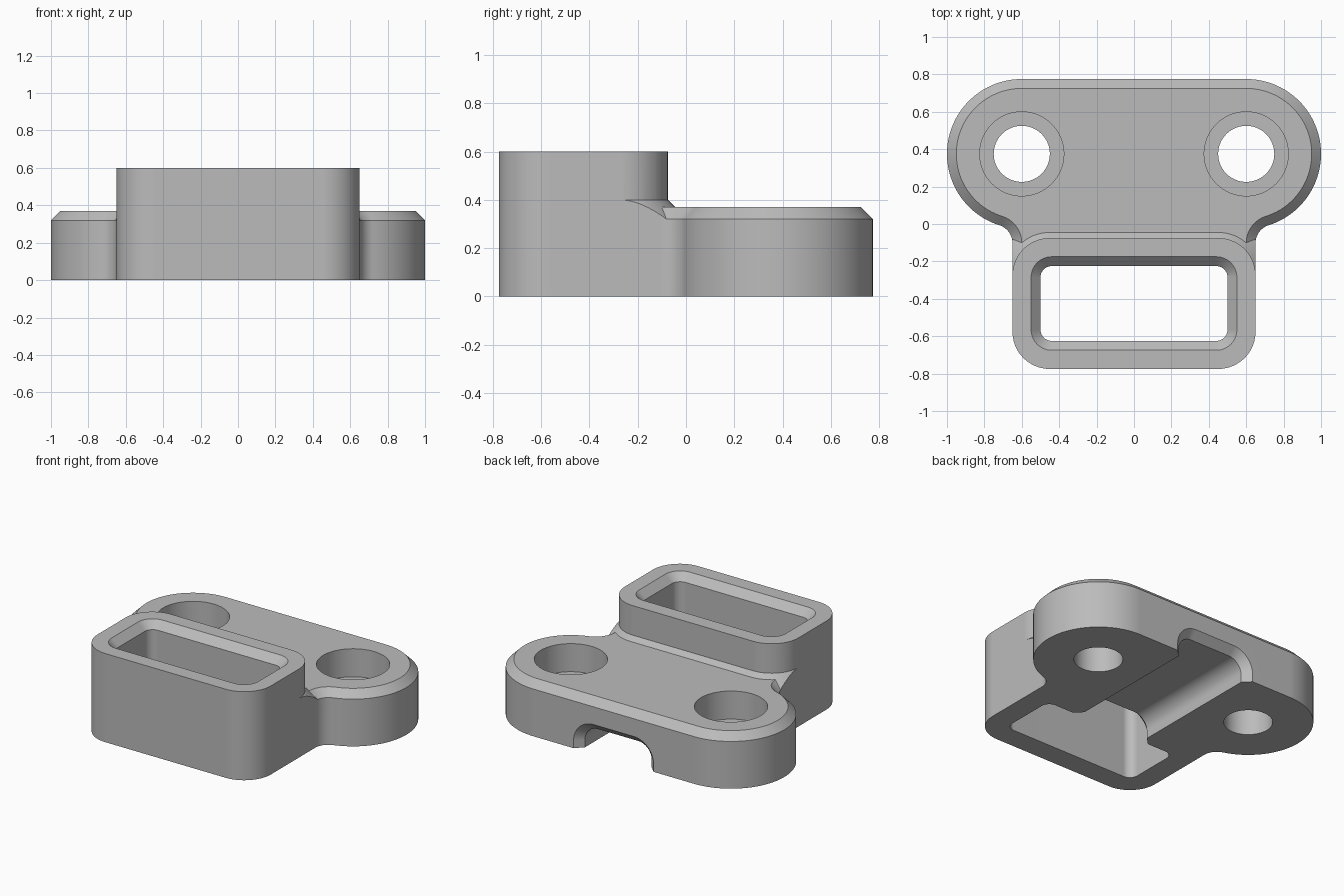
import bpy, bmesh
from math import sin, cos, atan2, pi, sqrt

cube = bpy.data.objects.get("Cube")
if cube:
    bpy.data.objects.remove(cube, do_unlink=True)

grey = bpy.data.materials.new("plain grey")
grey.use_nodes = True
grey.diffuse_color = (0.5, 0.5, 0.5, 1)
grey.node_tree.nodes["Principled BSDF"].inputs["Base Color"].default_value = (0.5, 0.5, 0.5, 1)


def arc(cx, cy, r, a0, a1, n=20):
    return [(cx + r * cos(a0 + (a1 - a0) * i / n), cy + r * sin(a0 + (a1 - a0) * i / n))
            for i in range(n + 1)]


def loft(name, rings):
    """Closed solid through matching rings of 3D points."""
    bm = bmesh.new()
    loops = [[bm.verts.new(p) for p in ring] for ring in rings]
    n = len(loops[0])
    for a, b in zip(loops, loops[1:]):
        for i in range(n):
            j = (i + 1) % n
            bm.faces.new((a[i], a[j], b[j], b[i]))
    bm.faces.new(loops[0][::-1])
    bm.faces.new(loops[-1])
    bmesh.ops.recalc_face_normals(bm, faces=bm.faces)
    mesh = bpy.data.meshes.new(name)
    bm.to_mesh(mesh)
    bm.free()
    mesh.materials.append(grey)
    obj = bpy.data.objects.new(name, mesh)
    bpy.context.collection.objects.link(obj)
    return obj


def stack(name, outline, levels):
    """Solid from a 2D outline function, given (height, offset) levels."""
    return loft(name, [[(x, y, z) for x, y in outline(o)] for z, o in levels])


def combine(target, tool, operation):
    mod = target.modifiers.new(operation, 'BOOLEAN')
    mod.operation, mod.solver, mod.object = operation, 'EXACT', tool
    bpy.context.view_layer.objects.active = target
    bpy.ops.object.modifier_apply(modifier=mod.name)
    bpy.data.objects.remove(tool, do_unlink=True)


def rounded_rect(cy, hx, hy, r):
    def outline(o):
        pts = []
        for k, (sx, sy) in enumerate([(1, 1), (-1, 1), (-1, -1), (1, -1)]):
            pts += arc(sx * (hx - r), cy + sy * (hy - r), r + o, k * pi / 2, (k + 1) * pi / 2)
        return pts
    return outline


# Plate outline: two round lugs blending into the box sides
LUG_X, LUG_Y, LUG_R, FILLET, SIDE = 0.6, 0.375, 0.4, 0.1, 0.65


def plate_outline(inset):
    fx = SIDE + FILLET
    fy = LUG_Y - sqrt((LUG_R + FILLET) ** 2 - (fx - LUG_X) ** 2)
    a = atan2(fy - LUG_Y, fx - LUG_X)
    half = [(SIDE - inset, -0.3)]
    half += arc(fx, fy, FILLET + inset, pi, a + pi)
    half += arc(LUG_X, LUG_Y, LUG_R - inset, a, pi / 2, 48)
    return half + [(-x, y) for x, y in reversed(half)]


box_outline = rounded_rect(-0.425, 0.65, 0.35, 0.2)
slot_outline = rounded_rect(-0.425, 0.5, 0.2, 0.06)

# Lug plate with chamfered rim
body = stack("bracket_body", plate_outline, [(0, 0), (0.32, 0), (0.37, 0.05)])

# Sloped collar where the box rises from the plate
collar = stack("collar", box_outline, [(0.25, 0.15), (0.45, -0.05)])
combine(collar, stack("collar_limit", plate_outline, [(0.1, 0), (0.5, 0)]), 'INTERSECT')
combine(body, collar, 'UNION')

# Tall box
combine(body, stack("box", box_outline, [(0, 0), (0.6, 0)]), 'UNION')

# Chamfered slot through the box
combine(body, stack("slot", slot_outline, [(-0.1, 0), (0.55, 0), (0.65, 0.1)]), 'DIFFERENCE')

# Counterbored screw holes
for side in (-1, 1):
    hole = stack("screw_hole", lambda r: arc(side * LUG_X, LUG_Y, r, 0, 2 * pi, 64)[:-1],
                 [(-0.1, 0.15), (0.18, 0.15), (0.18, 0.225), (0.6, 0.225)])
    combine(body, hole, 'DIFFERENCE')


# Underside channel from slot to back, flared at both ends
def channel_ring(y, o):
    w, h, r = 0.25 + o, 0.15 + o, 0.1 + o
    half = [(w, -0.1)] + arc(w - r, h - r, r, 0, pi / 2)
    return [(x, y, z) for x, z in half + [(-x, z) for x, z in reversed(half)]]


channel = loft("channel", [channel_ring(y, o) for y, o in
                           [(-0.275, 0.1), (-0.175, 0), (0.725, 0), (0.825, 0.1)]])
combine(body, channel, 'DIFFERENCE')

# Smooth curves, crisp edges
bpy.ops.object.select_all(action='DESELECT')
body.select_set(True)
bpy.context.view_layer.objects.active = body
bpy.ops.object.shade_smooth_by_angle(angle=pi / 7)
weighted = body.modifiers.new("weighted_normals", 'WEIGHTED_NORMAL')
weighted.keep_sharp = True
